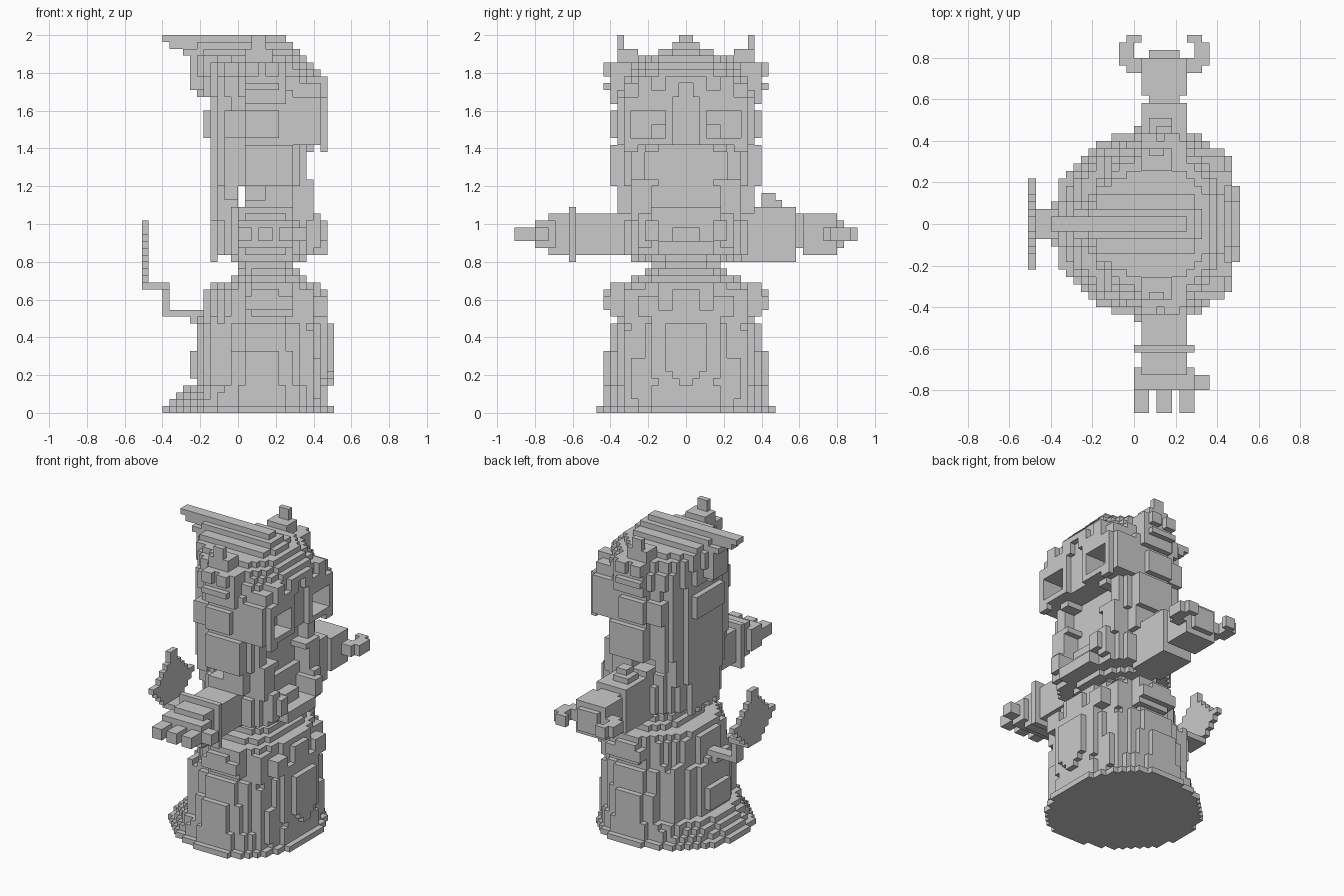
import bpy, bmesh
from mathutils import Vector

if "Cube" in bpy.data.objects:
    bpy.data.objects.remove(bpy.data.objects["Cube"], do_unlink=True)

UNIT = 2 / 55  # edge of one block

stone = bpy.data.materials.new("plain_grey")
stone.use_nodes = True
GREY = (0.59, 0.59, 0.59, 1)
stone.diffuse_color = GREY
stone.node_tree.nodes["Principled BSDF"].inputs["Base Color"].default_value = GREY


def box(x0, x1, y0, y1, z0, z1):
    return {(x, y, z) for x in range(x0, x1) for y in range(y0, y1) for z in range(z0, z1)}


def mid(x0, x1, w, z0, z1):
    """Block centred across the body."""
    return box(x0, x1, -w, w, z0, z1)


def pair(x0, x1, y0, y1, z0, z1):
    """Block on both sides of the body."""
    return box(x0, x1, y0, y1, z0, z1) | box(x0, x1, -y1, -y0, z0, z1)


def oval(x0, x1, w, z0, z1, p=2.0, q=2.0, c=3.5):
    """Stepped oval slab: p shapes its back, q its front."""
    cells = set()
    for x, y, z in mid(x0, x1, w, z0, z1):
        dx, dy = x + 0.5 - c, abs(y + 0.5) / w
        reach, k = (x1 - c, q) if dx > 0 else (c - x0, p)
        if (abs(dx) / reach) ** k + dy ** k <= 1:
            cells.add((x, y, z))
    return cells


def build(name, cells):
    """Skin a set of blocks, keeping only the outer faces."""
    bm, verts = bmesh.new(), {}

    def vert(key):
        if key not in verts:
            verts[key] = bm.verts.new(Vector(key) * UNIT)
        return verts[key]

    for cell in sorted(cells):
        for axis in range(3):
            for side in (0, 1):
                near = list(cell)
                near[axis] += 2 * side - 1
                if tuple(near) in cells:
                    continue
                u, v = (axis + 1) % 3, (axis + 2) % 3
                ring = []
                for a, b in ((0, 0), (1, 0), (1, 1), (0, 1)):
                    k = list(cell)
                    k[axis] += side
                    k[u] += a
                    k[v] += b
                    ring.append(vert(tuple(k)))
                bm.faces.new(ring if side else ring[::-1])
    mesh = bpy.data.meshes.new(name)
    bm.to_mesh(mesh)
    bm.free()
    mesh.materials.append(stone)
    obj = bpy.data.objects.new(name, mesh)
    bpy.context.collection.objects.link(obj)


# Stepped plinth
plinth = oval(-11, 14, 13, 0, 1, q=2.2)
for i in range(1, 4):
    plinth |= oval(-11 + i, 13, 12, i, i + 1, q=2.3)
build("plinth", plinth)

# Lower body with upright ridges
body = oval(-6, 13, 11, 4, 13, q=2.1) | oval(-5, 12, 10, 13, 18, q=2.3) | oval(-4, 12, 10, 18, 19, q=2.3)
body |= oval(-1, 10, 8, 19, 20, q=3)
for x in (-4, -2):
    body |= pair(x, x + 1, 6, 9, 3, 14)
body |= mid(-7, -5, 3, 5, 9) | mid(-6, -4, 2, 9, 14)
build("lower_body", body)

# Folded legs with toes
legs = pair(-1, 8, 9, 11, 2, 9) | pair(1, 6, 10, 12, 2, 9) | pair(1, 6, 9, 11, 9, 13)
legs -= pair(2, 3, 11, 12, 2, 4) | pair(4, 5, 11, 12, 2, 4)
legs |= pair(9, 11, 6, 9, 2, 12) | pair(10, 12, 5, 8, 2, 8)
build("legs", legs)

# Small hands at the sides
paws = pair(1, 8, 9, 12, 15, 17) | pair(2, 6, 9, 12, 17, 18) | pair(2, 8, 9, 11, 14, 19)
paws |= pair(8, 13, 4, 7, 14, 17) | pair(8, 11, 5, 9, 13, 18)
build("paws", paws)

# Rounded belly shield, tapering downward
shield = mid(11, 13, 5, 5, 15)
for i, w in enumerate((1, 2, 3)):
    shield |= mid(12, 14, w, 4 + i, 5 + i)
shield |= mid(12, 14, 3, 7, 13) | mid(11, 13, 2, 15, 18)
build("belly_shield", shield)

# Tail: stepped stem and spade tip
stem = mid(-7, -4, 1, 13, 15) | mid(-11, -6, 1, 14, 15) | mid(-11, -10, 1, 14, 19)
stem |= mid(-14, -10, 2, 18, 19)
build("tail_stem", stem)
spade = set()
for i, w in enumerate((2, 3, 4, 5, 6, 4, 3, 2, 1, 1)):
    spade |= mid(-14, -13, w, 18 + i, 19 + i)
build("tail_tip", spade)

# Waist and chest
build("waist", oval(0, 9, 6, 19, 21, p=3, q=3, c=4.5) | oval(0, 8, 5, 21, 23, p=3, q=3, c=4))
chest = oval(-1, 10, 8, 22, 23) | oval(-4, 12, 10, 23, 28, q=2.4) | oval(-4, 10, 9, 28, 30)
chest -= mid(9, 14, 4, 25, 30)
chest |= mid(9, 13, 4, 23, 25) | mid(9, 11, 2, 25, 27)
chest |= pair(9, 13, 4, 6, 25, 28) | pair(9, 12, 5, 7, 24, 29)
build("chest", chest)

# Neck and cheek straps
neck = mid(1, 8, 6, 29, 34) | pair(7, 11, 5, 8, 28, 34)
neck |= pair(4, 8, 7, 10, 29, 33) | pair(1, 8, 7, 10, 29, 31)
build("neck", neck)

# Hair down the back with vertical ridges, tapering downward
hair = mid(-3, 0, 8, 33, 46) | mid(-3, 0, 7, 28, 33) | mid(-3, 0, 5, 23, 28)
hair |= mid(-4, -2, 5, 28, 46) | mid(-4, -2, 4, 23, 28) | mid(-5, -3, 4, 40, 44)
hair |= pair(-2, 0, 8, 9, 31, 44)
for y in (1, 3):
    hair |= pair(-4, -3, y, y + 1, 22, 40)
build("back_hair", hair)

# Head with hollow mouth and hollow eyes
head = oval(-4, 11, 10, 33, 47, p=2.3, q=3.5)
head |= pair(1, 6, 9, 11, 40, 44) | pair(1, 8, 9, 11, 33, 39) | pair(-2, 1, 8, 10, 40, 44)
head -= mid(8, 12, 4, 33, 39) | mid(8, 12, 6, 34, 38)
head |= pair(9, 13, 2, 9, 39, 46) | pair(8, 12, 8, 10, 39, 46)
head -= pair(9, 14, 3, 8, 40, 44)
head |= mid(9, 12, 2, 39, 49) | pair(9, 10, 3, 5, 40, 42) | pair(12, 13, 7, 9, 38, 39)
build("head", head)

# Heavy brow
brow = mid(9, 13, 7, 46, 49) | mid(9, 12, 9, 45, 48)
brow -= mid(12, 14, 1, 44, 48) | pair(12, 14, 3, 5, 47, 49)
build("brow", brow)

# Domed cap in shrinking layers
cap = oval(-5, 12, 10, 46, 49, p=2.3, q=2.5) | oval(-6, 12, 9, 49, 50, q=2.4)
cap |= oval(-6, 11, 9, 50, 51, q=2.4) | oval(-6, 10, 7, 51, 52, p=2.5, q=2.5)
cap |= mid(-7, -3, 2, 47, 53) | mid(-6, -3, 1, 46, 47) | mid(-5, 8, 4, 52, 53) | mid(-8, 9, 2, 52, 53)
build("cap", cap)
build("crest", mid(-10, 8, 1, 53, 54) | mid(-6, 8, 2, 53, 54) | mid(-11, 7, 1, 54, 55))

# Ears and horns
ears = pair(1, 7, 9, 11, 45, 51) | pair(1, 6, 10, 12, 49, 51) | pair(1, 6, 10, 12, 47, 48)
ears -= pair(3, 4, 11, 12, 49, 51)
build("ears", ears)
build("horns", pair(1, 5, 7, 10, 51, 53) | pair(2, 4, 9, 10, 53, 55))

# Arms, one with a shoulder knob
build("left_arm", box(1, 7, 8, 16, 22, 30) | box(2, 5, 11, 14, 30, 31) | box(3, 5, 11, 13, 31, 32))
build("right_arm", box(1, 7, -16, -8, 23, 29) | box(0, 8, -17, -16, 22, 30))

# Claw hand
claw = box(2, 6, 16, 17, 24, 29) | box(1, 7, 17, 22, 23, 29) | box(2, 6, 22, 23, 24, 28)
for inner, outer in ((-1, 1), (7, 9)):
    claw |= box(inner, outer, 20, 22, 25, 27) | box(inner, outer, 24, 25, 25, 27)
claw |= box(-2, 0, 21, 24, 25, 27) | box(8, 10, 21, 24, 25, 27)
build("claw_hand", claw)

# Fingered hand
hand = box(1, 7, -19, -17, 23, 29) | box(0, 8, -22, -19, 24, 28) | box(1, 7, -20, -19, 23, 29)
hand |= box(7, 10, -22, -20, 25, 27)
for x in (0, 3, 6):
    hand |= box(x, x + 2, -25, -22, 25, 27)
build("fingered_hand", hand)
